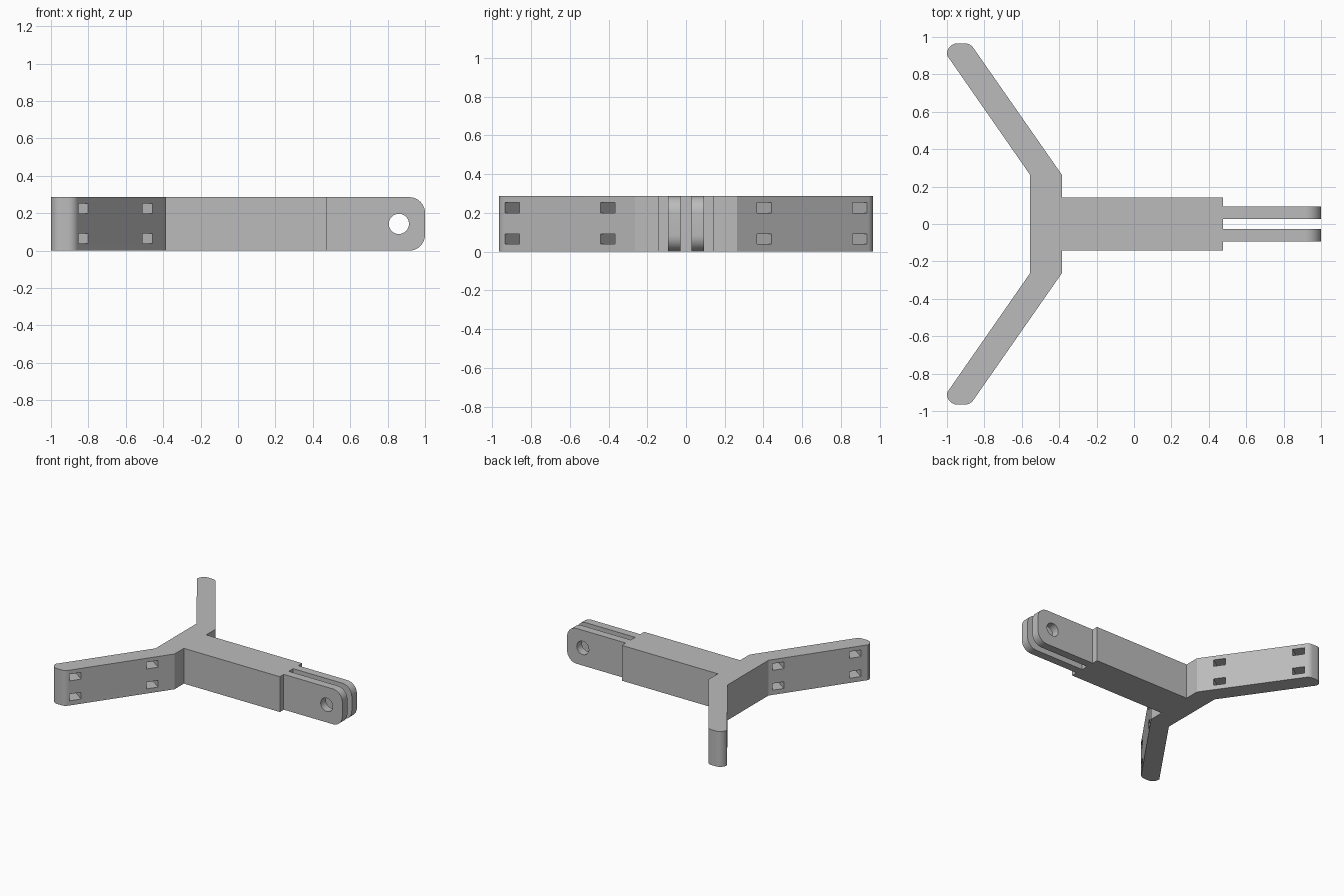
import bpy
import bmesh
from math import cos, sin, pi, radians
from mathutils import Vector, Matrix

if "Cube" in bpy.data.objects:
    bpy.data.objects.remove(bpy.data.objects["Cube"])

HEIGHT = 0.286
MID = HEIGHT / 2

grey = bpy.data.materials.new("plain grey")
grey.use_nodes = True
grey.diffuse_color = (0.5, 0.5, 0.5, 1)
grey.node_tree.nodes["Principled BSDF"].inputs["Base Color"].default_value = (0.5, 0.5, 0.5, 1)


def fillet(before, corner, after, radius, steps=10):
    """Points of an arc that rounds one corner of an outline."""
    corner = Vector(corner)
    a = (Vector(before) - corner).normalized()
    b = (Vector(after) - corner).normalized()
    half = a.angle(b) / 2
    centre = corner + (a + b).normalized() * radius / sin(half)
    start = corner + a * radius * cos(half) / sin(half) - centre
    end = corner + b * radius * cos(half) / sin(half) - centre
    return [centre + start.slerp(end, i / steps) * radius / start.slerp(end, i / steps).length
            for i in range(steps + 1)]


def prism(name, outline, depth, matrix=Matrix()):
    """Extrude a flat outline along its local z axis."""
    bm = bmesh.new()
    face = bm.faces.new([bm.verts.new((p[0], p[1], 0)) for p in outline])
    moved = bmesh.ops.extrude_face_region(bm, geom=[face])["geom"]
    bmesh.ops.translate(bm, vec=(0, 0, depth),
                        verts=[v for v in moved if isinstance(v, bmesh.types.BMVert)])
    bmesh.ops.recalc_face_normals(bm, faces=bm.faces)
    bm.transform(matrix)
    mesh = bpy.data.meshes.new(name)
    bm.to_mesh(mesh)
    bm.free()
    mesh.materials.append(grey)
    obj = bpy.data.objects.new(name, mesh)
    bpy.context.collection.objects.link(obj)
    return obj


def cut(target, cutters):
    """Apply each cutter to the target and delete it."""
    bpy.context.view_layer.objects.active = target
    for cutter in cutters:
        cutter.hide_render = True
        mod = target.modifiers.new("cut", "BOOLEAN")
        mod.operation = "DIFFERENCE"
        mod.solver = "EXACT"
        mod.object = cutter
        bpy.ops.object.modifier_apply(modifier=mod.name)
        bpy.data.objects.remove(cutter)


def smooth(obj):
    bpy.ops.object.select_all(action="DESELECT")
    obj.select_set(True)
    bpy.context.view_layer.objects.active = obj
    bpy.ops.object.shade_smooth_by_angle(angle=radians(25))


# Y-shaped frame: half outline from the body end to the inner elbow, then mirrored
elbow, inner_elbow = (-0.385, 0.262), (-0.555, 0.262)
tip_out, tip_in, tip_side = (-0.876, 0.966), (-1, 0.966), (-1, 0.902)
half = [(0.475, 0.143), (-0.385, 0.143), elbow]
half += fillet(elbow, tip_out, tip_in, 0.057)
half += fillet(tip_out, tip_in, tip_side, 0.057)
half += [tip_side, inner_elbow]
frame = prism("forked_frame", half + [(p[0], -p[1]) for p in reversed(half)], HEIGHT)

# Strap slots through both arms, square to the arm
along = (Vector(tip_out) - Vector(elbow)).normalized()
slots = []
for side in (1, -1):
    for distance in (0.173, 0.775):
        for z in (0.065, 0.226):
            spot = Vector(elbow) + along * distance
            x_axis = Vector((along.x, along.y * side, 0))
            y_axis = Vector((0, 0, 1)).cross(x_axis)
            place = Matrix((x_axis, y_axis, (0, 0, 1))).transposed().to_4x4()
            place.translation = (spot.x, spot.y * side, z - 0.027)
            box = [(-0.045, -0.3), (0.045, -0.3), (0.045, 0.3), (-0.045, 0.3)]
            slots.append(prism("slot_cutter", box, 0.054, place))
cut(frame, slots)
smooth(frame)

# Two hinge prongs with rounded ends and a pin hole
low, high, back, top_back = (1, 0), (1, HEIGHT), (0.465, 0), (0.465, HEIGHT)
profile = [back] + fillet(back, low, high, 0.085) + fillet(low, high, top_back, 0.085) + [top_back]
hole = [(0.86 + 0.054 * cos(i * pi / 24), MID + 0.054 * sin(i * pi / 24)) for i in range(48)]
upright = Matrix.Rotation(pi / 2, 4, "X")
for name, y in (("left_prong", 0.093), ("right_prong", -0.028)):
    prong = prism(name, profile, 0.065, Matrix.Translation((0, y, 0)) @ upright)
    pin = prism("pin_cutter", hole, 0.2, Matrix.Translation((0, y + 0.06, 0)) @ upright)
    cut(prong, [pin])
    smooth(prong)
